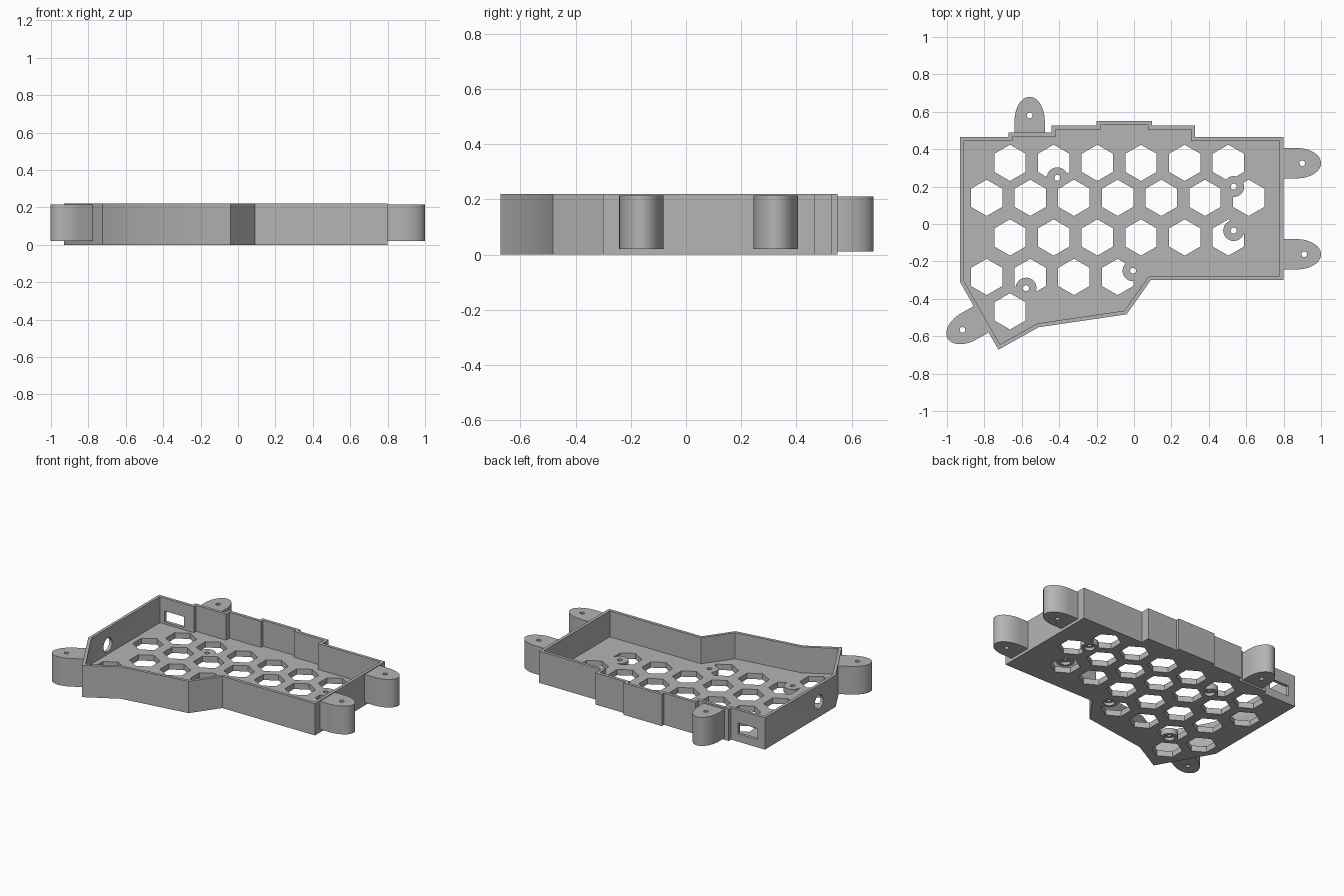
import bpy, bmesh, math
from mathutils import Vector

cube = bpy.data.objects.get("Cube")
if cube:
    bpy.data.objects.remove(cube, do_unlink=True)

HEIGHT, FLOOR, WALL = 0.22, 0.04, 0.021

grey = bpy.data.materials.new("matte_grey")
grey.use_nodes = True
grey.diffuse_color = (0.46, 0.46, 0.46, 1)
grey.node_tree.nodes["Principled BSDF"].inputs["Base Color"].default_value = grey.diffuse_color


def prisms(name, outlines, z0, z1):
    """One object holding an upright prism for every outline."""
    bm = bmesh.new()
    for pts in outlines:
        face = bm.faces.new([bm.verts.new((p[0], p[1], z0)) for p in pts])
        ext = bmesh.ops.extrude_face_region(bm, geom=[face])
        moved = [v for v in ext["geom"] if isinstance(v, bmesh.types.BMVert)]
        bmesh.ops.translate(bm, verts=moved, vec=(0, 0, z1 - z0))
    bmesh.ops.recalc_face_normals(bm, faces=bm.faces)
    mesh = bpy.data.meshes.new(name)
    bm.to_mesh(mesh)
    bm.free()
    mesh.materials.append(grey)
    ob = bpy.data.objects.new(name, mesh)
    bpy.context.collection.objects.link(ob)
    return ob


def ring(x, y, r, sides, turn=0.0):
    angles = [turn + math.tau * i / sides for i in range(sides)]
    return [(x + r * math.cos(a), y + r * math.sin(a)) for a in angles]


def cut(target, cutter):
    """Subtract the cutter and discard it."""
    cutter.hide_render = True
    mod = target.modifiers.new("cut", 'BOOLEAN')
    mod.operation, mod.solver, mod.object = 'DIFFERENCE', 'EXACT', cutter
    bpy.context.view_layer.objects.active = target
    bpy.ops.object.modifier_apply(modifier=mod.name)
    bpy.data.objects.remove(cutter, do_unlink=True)


def inset(pts, d):
    """Offset a clockwise outline inwards by d."""
    out = []
    for i, p in enumerate(pts):
        p = Vector(p)
        a = (p - Vector(pts[i - 1])).normalized()
        b = (Vector(pts[(i + 1) % len(pts)]) - p).normalized()
        na, nb = Vector((a.y, -a.x)), Vector((b.y, -b.x))
        out.append(p + (na + nb) * d / (1 + na.dot(nb)))
    return out


def smooth(ob):
    bpy.ops.object.select_all(action='DESELECT')
    ob.select_set(True)
    bpy.context.view_layer.objects.active = ob
    bpy.ops.object.shade_smooth_by_angle(angle=math.radians(30))


# Tray outline, clockwise from the back corner
outline = [(-0.93, 0.465), (-0.67, 0.465), (-0.67, 0.49), (-0.44, 0.49),
           (-0.44, 0.527), (-0.20, 0.527), (-0.20, 0.55), (0.095, 0.55),
           (0.095, 0.527), (0.325, 0.527), (0.325, 0.465), (0.80, 0.465),
           (0.80, -0.30), (0.09, -0.30), (-0.04, -0.483), (-0.51, -0.552),
           (-0.725, -0.672), (-0.93, -0.31)]
tray = prisms("tray", [outline], 0, HEIGHT)
cut(tray, prisms("cavity", [inset(outline, WALL)], FLOOR, HEIGHT + 0.1))

# Honeycomb vents: first x, y, count for each row
rows = [(-0.663, 0.327, 6), (-0.788, 0.14, 7), (-0.663, -0.072, 6),
        (-0.788, -0.283, 4), (-0.663, -0.467, 1)]
hexes = [ring(x + 0.2335 * i, y, 0.097, 6, math.pi / 6)
         for x, y, n in rows for i in range(n)]
vents = prisms("vents", hexes, -0.05, FLOOR + 0.05)

# Screw bosses stay solid where they overlap the vents
screws = [(-0.41, 0.247), (0.533, 0.20), (0.533, -0.035), (-0.005, -0.25), (-0.577, -0.343)]
cut(vents, prisms("bosses", [ring(x, y, 0.056, 32) for x, y in screws], -0.1, 0.2))
cut(tray, vents)
cut(tray, prisms("screw_holes", [ring(x, y, 0.016, 20) for x, y in screws], -0.05, 0.1))
cut(tray, prisms("screw_recesses", [ring(x, y, 0.034, 24) for x, y in screws], -0.05, 0.02))

# Rectangular port in the back wall
port = [(-0.875, 0.42), (-0.725, 0.42), (-0.725, 0.5), (-0.875, 0.5)]
cut(tray, prisms("port", [port], 0.055, 0.13))

# Round cable hole in the side wall
cable = prisms("cable_hole", [ring(0, 0, 0.047, 32)], -0.05, 0.05)
cable.rotation_euler.y = math.pi / 2
cable.location = (-0.92, -0.127, 0.105)
cut(tray, cable)
smooth(tray)


# Mounting lugs: rounded tabs standing out from the walls
def lug(name, x, y, angle, z0, z1, hole):
    arc = [(0.07 + 0.13 * math.cos(t), 0.081 * math.sin(t))
           for t in (math.pi * (i / 24 - 0.5) for i in range(25))]
    out = Vector((math.cos(angle), math.sin(angle)))
    side = Vector((-out.y, out.x))
    pts = [Vector((x, y)) + out * u + side * v
           for u, v in [(-0.01, -0.081)] + arc + [(-0.01, 0.081)]]
    ob = prisms(name, [pts], z0, z1)
    c = Vector((x, y)) + out * hole
    cut(ob, prisms("lug_hole", [ring(c.x, c.y, 0.015, 20)], -0.1, 0.4))
    smooth(ob)


lug("left_back_lug", 0.80, 0.325, 0, 0.02, 0.215, 0.10)
lug("left_front_lug", 0.80, -0.162, 0, 0.02, 0.215, 0.11)
lug("back_lug", -0.558, 0.48, math.pi / 2, 0.012, 0.21, 0.10)
lug("right_front_lug", -0.823, -0.513, math.atan2(-0.205, -0.362), 0.02, 0.215, 0.108)
